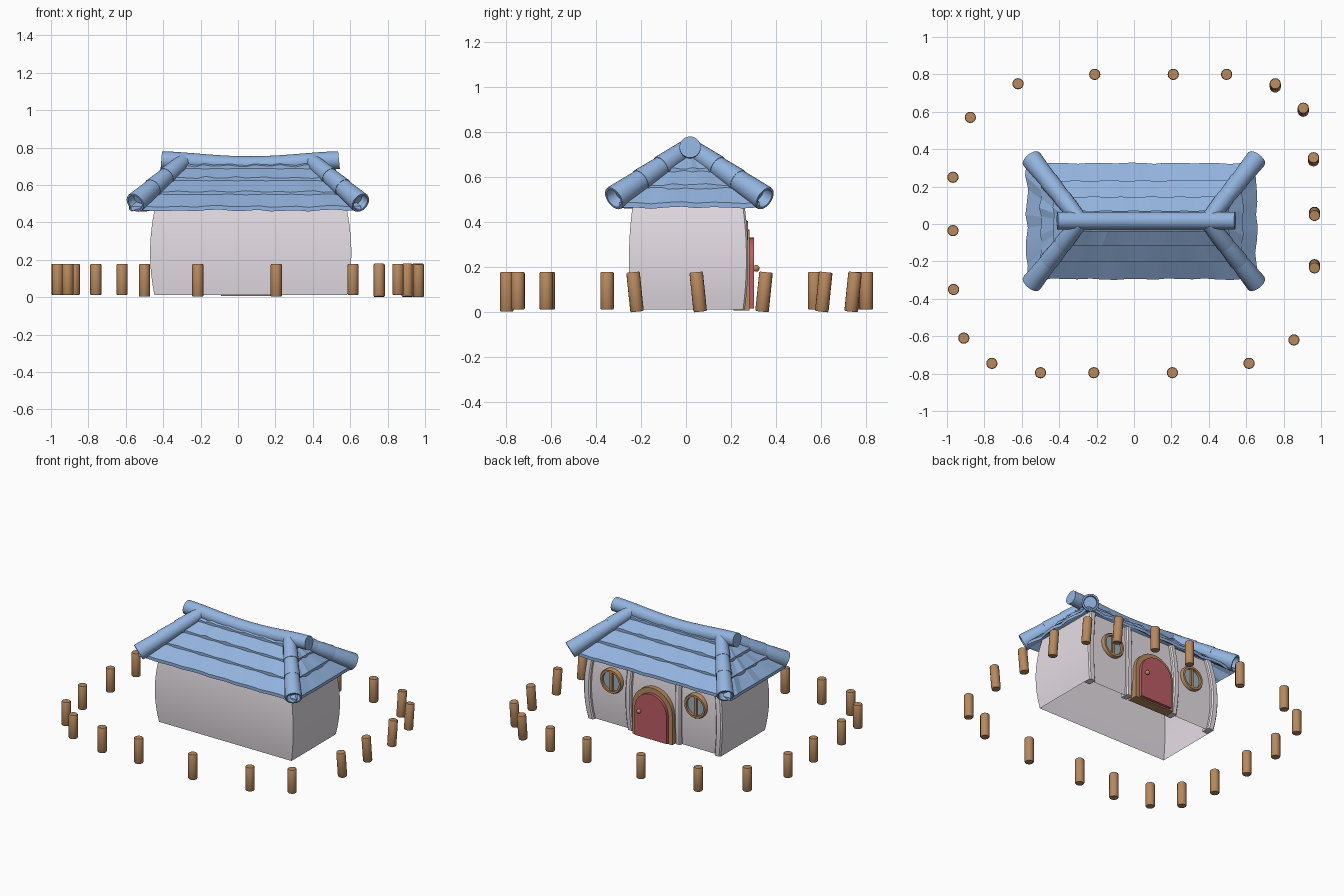
import bpy, bmesh, math, random
from mathutils import Vector

if "Cube" in bpy.data.objects:
    bpy.data.objects.remove(bpy.data.objects["Cube"])

random.seed(4)


def material(name, rgb):
    m = bpy.data.materials.new(name)
    m.diffuse_color = (*rgb, 1)
    m.use_nodes = True
    m.node_tree.nodes["Principled BSDF"].inputs["Base Color"].default_value = m.diffuse_color
    return m


BLUE = material("roof_blue", (0.29, 0.45, 0.73))
WALL = material("plaster", (0.78, 0.73, 0.78))
WOOD = material("wood", (0.48, 0.25, 0.11))
RED = material("door_red", (0.5, 0.11, 0.13))
GLASS = material("glass", (0.33, 0.45, 0.52))


def loft(name, rings, mat, caps=True, angle=35):
    """Join equal-length closed rings of points into one skin."""
    bm = bmesh.new()
    vr = [[bm.verts.new(p) for p in r] for r in rings]
    n = len(vr[0])
    for a, b in zip(vr, vr[1:]):
        for i in range(n):
            j = (i + 1) % n
            bm.faces.new((a[i], a[j], b[j], b[i]))
    if caps:
        bm.faces.new(vr[0])
        bm.faces.new(vr[-1])
    bmesh.ops.remove_doubles(bm, verts=bm.verts, dist=1e-5)
    bmesh.ops.recalc_face_normals(bm, faces=bm.faces)
    me = bpy.data.meshes.new(name)
    bm.to_mesh(me)
    bm.free()
    ob = bpy.data.objects.new(name, me)
    bpy.context.collection.objects.link(ob)
    me.materials.append(mat)
    if angle:
        bpy.ops.object.select_all(action='DESELECT')
        ob.select_set(True)
        bpy.context.view_layer.objects.active = ob
        bpy.ops.object.shade_smooth_by_angle(angle=math.radians(angle))
    return ob


def lathe(name, p0, p1, profile, mat, n=20):
    """Turn (fraction along axis, radius) points around the axis p0-p1."""
    p0, p1 = Vector(p0), Vector(p1)
    q = (p1 - p0).to_track_quat('Z', 'Y')
    rings = []
    for t, r in profile:
        c = p0.lerp(p1, t)
        rings.append([c + q @ Vector((r * math.cos(2 * math.pi * i / n),
                                      r * math.sin(2 * math.pi * i / n), 0)) for i in range(n)])
    return loft(name, rings, mat, caps=False)


def box(name, x0, x1, y0, y1, z0, z1, mat):
    return loft(name, [[(x0, y0, z), (x1, y0, z), (x1, y1, z), (x0, y1, z)] for z in (z0, z1)], mat)


# Bulging walls, open underneath
CX, CY = 0.068, 0.0


def bulge(z):
    return 1 - ((z - 0.24) / 0.24) ** 2


def half_x(z):
    return 0.512 + 0.026 * bulge(z)


def half_y(z):
    return 0.236 + 0.017 * bulge(z)


levels = [0.015 + 0.505 * i / 10 for i in range(11)]
loft("walls", [[(CX - half_x(z), -half_y(z), z), (CX + half_x(z), -half_y(z), z),
                (CX + half_x(z), half_y(z), z), (CX - half_x(z), half_y(z), z)]
               for z in levels], WALL, caps=False)

# Raised posts on the door side, following the bulge
for u, w in ((-0.955, 0.045), (-0.36, 0.04), (0.36, 0.04), (0.955, 0.045)):
    rings = []
    for z in levels:
        a, b = CX + (u - w) * half_x(z), CX + (u + w) * half_x(z)
        y = half_y(z) + 0.023
        rings.append([(a, 0.2, z), (b, 0.2, z), (b, y - 0.008, z), (b - 0.008, y, z),
                      (a + 0.008, y, z), (a, y - 0.008, z)])
    loft("wall_post", rings, WALL)


# Arched door, its surround and the knob
def arch(name, cx, w, z0, spring, y0, y1, mat):
    outline = [(cx - w, z0), (cx + w, z0)]
    outline += [(cx + w * math.cos(math.pi * i / 16), spring + w * math.sin(math.pi * i / 16))
                for i in range(17)]
    return loft(name, [[(x, y, z) for x, z in outline] for y in (y0, y1)], mat)


arch("door_surround", 0.065, 0.155, 0.01, 0.215, 0.21, 0.281, WOOD)
arch("door", 0.065, 0.124, 0.018, 0.21, 0.25, 0.302, RED)
bpy.ops.mesh.primitive_uv_sphere_add(segments=16, ring_count=10, radius=0.015, location=(0.15, 0.311, 0.197))
knob = bpy.context.object
knob.name = "door_knob"
knob.data.materials.append(WOOD)
bpy.ops.object.shade_smooth()

# Round windows
for x in (-0.26, 0.395):
    z = 0.325
    lathe("window_frame", (x, 0.22, z), (x, 0.276, z),
          [(0, 0.066), (0, 0.085), (0.85, 0.085), (1, 0.08), (1, 0.066), (0, 0.066)], WOOD, 28)
    lathe("window_glass", (x, 0.22, z), (x, 0.258, z), [(0, 0), (0, 0.068), (1, 0.068), (1, 0)], GLASS, 28)
    box("window_bar", x - 0.01, x + 0.01, 0.24, 0.27, z - 0.068, z + 0.068, WOOD)

# Hipped roof in overlapping courses with uneven lower edges
RX, RY = 0.04, 0.015


def course_ring(t, lift, wobble, counts=(18, 9)):
    hx, hy, z = 0.615 - 0.25 * t, 0.31 * (1 - t), 0.47 + 0.265 * t
    corners = [(-hx, -hy), (hx, -hy), (hx, hy), (-hx, hy)]
    pts = []
    for s in range(4):
        a, b = corners[s], corners[(s + 1) % 4]
        n = counts[s % 2]
        for i in range(n):
            f = i / n
            d = wobble[len(pts)]
            x, y = a[0] + (b[0] - a[0]) * f, a[1] + (b[1] - a[1]) * f
            grow = 1 + d * 1.2
            pts.append((RX + x * grow, RY + y * grow, z + lift + d * 0.5))
    return pts


edges = [0, 0.3, 0.58, 0.82, 1.0]
flat = [0] * 54
for k in range(4):
    t0, t1 = edges[k], min(edges[k + 1] + 0.04, 0.995)
    wob = [0.008 * math.sin(i * 2.1 + k * 1.7) + random.uniform(-0.006, 0.006) for i in range(54)]
    loft("roof_course", [course_ring(t1, -0.012, flat), course_ring(t0, -0.004, wob),
                         course_ring(t0, 0.018, wob), course_ring(t1, 0.0, flat)],
         BLUE, caps=False, angle=12)

# Sagging ridge log
ridge = []
for i in range(17):
    f = i / 16
    s = 2 * f - 1
    c = Vector((0.065 + 0.475 * s, 0.018, 0.709 + 0.05 * s * s - 0.024 * s ** 4))
    tilt = 0.03 * s
    for_r = 0.047
    ridge.append([c + Vector((-for_r * math.sin(a) * (0.1 * s - 0.45 * min(0, s + 0.6)) * -1 * (1 if s < 0 else -1),
                              for_r * math.cos(a), for_r * math.sin(a)))
                  for a in (2 * math.pi * j / 24 for j in range(24))])
loft("ridge_log", ridge, BLUE)

# Three-part tapering tubes down each hip, hollow at the lower end
for sx in (-1, 1):
    for sy in (-1, 1):
        low = Vector((0.053 + 0.603 * sx, 0.015 + 0.335 * sy, 0.507))
        top = Vector((0.053 + 0.345 * sx, 0.015 + 0.01 * sy, 0.728))
        for a, b, r in ((0, 0.42, 0.056), (0.36, 0.7, 0.052), (0.64, 1.0, 0.049)):
            lathe("hip_tube", low.lerp(top, a), low.lerp(top, b),
                  [(0.25, 0), (0.25, r * 0.72), (0, r * 0.78), (0, r * 0.97), (0.04, r),
                   (1, r * 0.84), (1, 0)], BLUE, 20)

# Ring of fence posts around the house (positions of the tops)
posts = [(-.21, .80), (.21, .80), (.495, .80), (.755, .75), (.905, .62), (.96, .355), (.965, .045),
         (.965, -.235), (.855, -.62), (.615, -.745), (.205, -.795), (-.215, -.795), (-.5, -.795),
         (-.76, -.745), (-.91, -.61), (-.965, -.35), (-.968, -.035), (-.968, .25), (-.875, .57), (-.62, .75)]
for x, y in posts:
    lean = 0.0
    if x > 0.7 and y > -0.4:
        lean = 0.018 if y > 0.2 else -0.018
    z0 = 0.005 if lean or y < -0.78 else 0.015
    lathe("fence_post", (x, y - lean, z0), (x, y, 0.18),
          [(0, 0), (0, 0.027), (0.03, 0.03), (0.97, 0.03), (1, 0.027), (1, 0)], WOOD, 16)

# Stand everything on the ground
bpy.context.view_layer.update()
low_z = min((o.matrix_world @ v.co).z for o in bpy.data.objects for v in o.data.vertices)
for o in bpy.data.objects:
    o.location.z -= low_z
